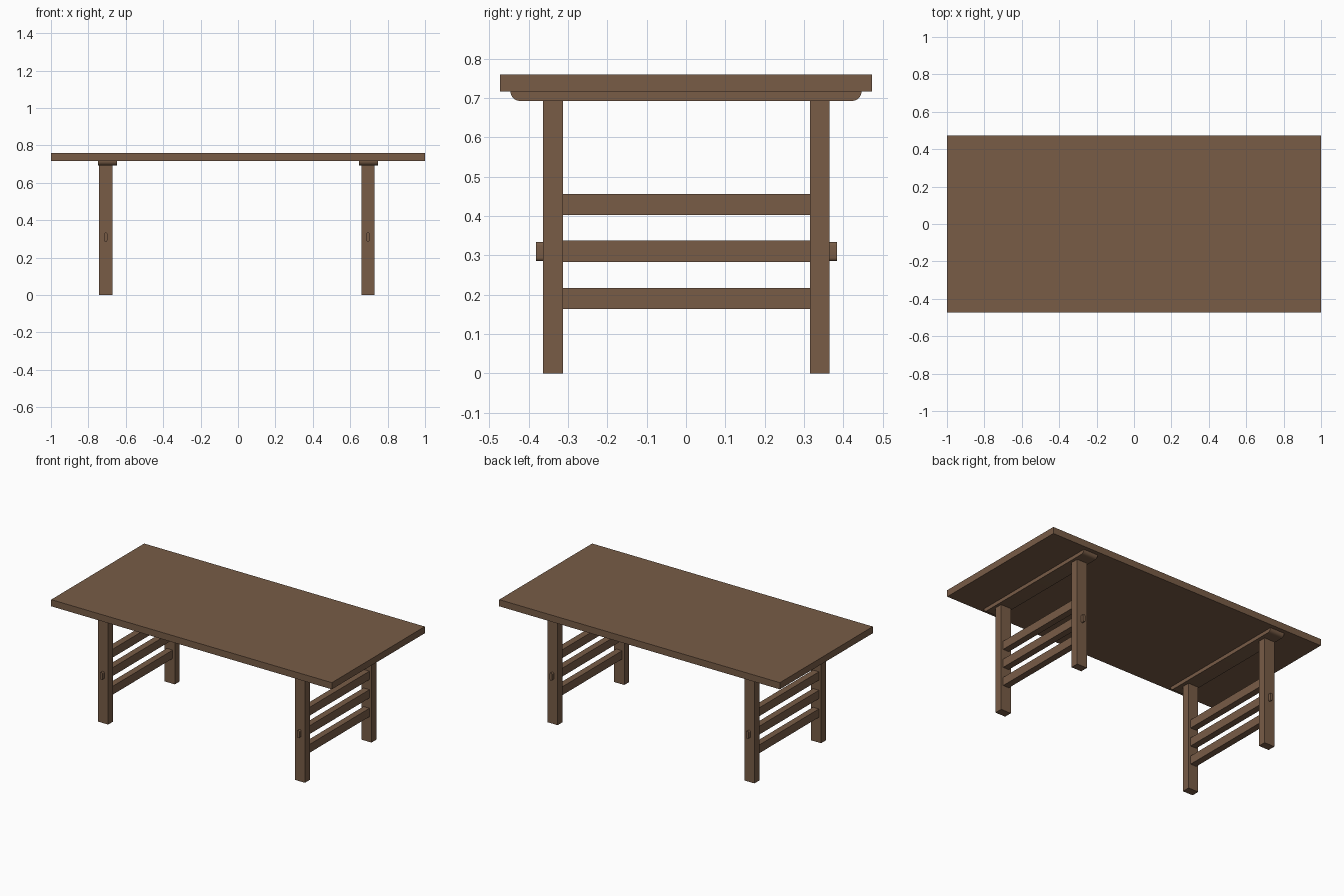
import bpy, bmesh, math

if "Cube" in bpy.data.objects:
    bpy.data.objects.remove(bpy.data.objects["Cube"])

wood = bpy.data.materials.new("brown_wood")
wood.diffuse_color = (0.188, 0.107, 0.062, 1)
wood.use_nodes = True
wood.node_tree.nodes["Principled BSDF"].inputs["Base Color"].default_value = wood.diffuse_color


def finish(bm, name, smooth=False):
    bmesh.ops.recalc_face_normals(bm, faces=bm.faces)
    me = bpy.data.meshes.new(name)
    bm.to_mesh(me)
    bm.free()
    me.materials.append(wood)
    ob = bpy.data.objects.new(name, me)
    bpy.context.collection.objects.link(ob)
    if smooth:
        bpy.ops.object.select_all(action='DESELECT')
        ob.select_set(True)
        bpy.context.view_layer.objects.active = ob
        bpy.ops.object.shade_smooth_by_angle(angle=math.radians(35))
    return ob


def box(name, x0, x1, y0, y1, z0, z1):
    bm = bmesh.new()
    bmesh.ops.create_cube(bm, size=1)
    for v in bm.verts:
        v.co = ((x0 + x1) / 2 + v.co.x * (x1 - x0),
                (y0 + y1) / 2 + v.co.y * (y1 - y0),
                (z0 + z1) / 2 + v.co.z * (z1 - z0))
    return finish(bm, name)


def extrude(name, points, offset):
    """Prism from a closed 3D outline."""
    bm = bmesh.new()
    face = bm.faces.new([bm.verts.new(p) for p in points])
    res = bmesh.ops.extrude_face_region(bm, geom=[face])
    verts = [g for g in res["geom"] if isinstance(g, bmesh.types.BMVert)]
    bmesh.ops.translate(bm, verts=verts, vec=offset)
    # the starting face must remain as the cap
    if not face.is_valid:
        bmesh.ops.holes_fill(bm, edges=bm.edges)
    return finish(bm, name, True)


def arc(cx, cz, r, a0, a1, n=8):
    return [(cx + r * math.cos(math.radians(a0 + (a1 - a0) * i / n)),
             cz + r * math.sin(math.radians(a0 + (a1 - a0) * i / n)))
            for i in range(n + 1)]


# table top
box("table_top", -1, 1, -0.473, 0.473, 0.716, 0.759)

LEG_W, RAIL_T, TENON_R = 0.072, 0.042, 0.009
for side, cleat_x, leg_x in (("left", -0.698, -0.707), ("right", 0.698, 0.695)):
    # cleat under the top, with rounded lower ends
    r = 0.0235
    prof = arc(-0.446 + r, 0.716, r, 180, 270) + arc(0.446 - r, 0.716, r, 270, 360)
    extrude(side + "_cleat", [(cleat_x - 0.051, y, z) for y, z in prof], (0.102, 0, 0))

    # legs
    for end, y0, y1 in (("front", -0.363, -0.313), ("back", 0.315, 0.365)):
        box(f"{side}_{end}_leg", leg_x - LEG_W / 2, leg_x + LEG_W / 2, y0, y1, 0, 0.694)

    # three rails between the legs
    for i, z in enumerate((0.190, 0.310, 0.429)):
        box(f"{side}_rail_{i + 1}", leg_x - RAIL_T / 2, leg_x + RAIL_T / 2,
            -0.314, 0.316, z - 0.027, z + 0.027)

    # round-ended through tenons of the middle rail
    oval = (arc(leg_x, 0.334 - TENON_R, TENON_R, 0, 180)
            + arc(leg_x, 0.285 + TENON_R, TENON_R, 180, 360))
    for end, y0, y1 in (("front", -0.381, -0.35), ("back", 0.35, 0.384)):
        extrude(f"{side}_{end}_tenon", [(x, y0, z) for x, z in oval], (0, y1 - y0, 0))
